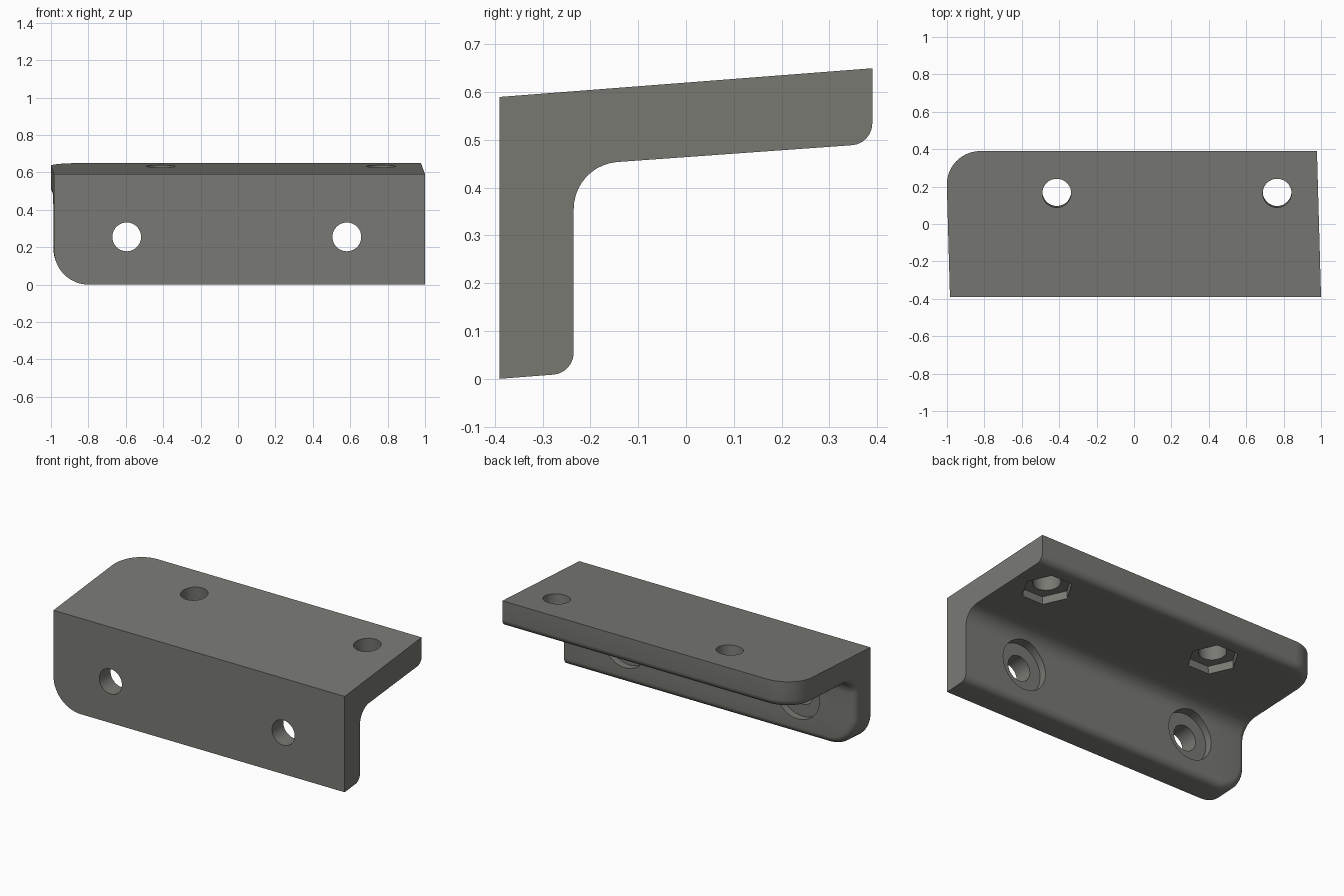
import bpy, bmesh, math
from mathutils import Vector, Matrix

if "Cube" in bpy.data.objects:
    bpy.data.objects.remove(bpy.data.objects["Cube"])

LEFT, RIGHT = -0.984, 1.0
SLOPE = 0.06 / 0.78        # rise of the top flange
SKEW = 0.028               # sideways lean of the ends

metal = bpy.data.materials.new("warm grey metal")
metal.diffuse_color = (0.19, 0.193, 0.172, 1)
metal.use_nodes = True
metal.node_tree.nodes["Principled BSDF"].inputs["Base Color"].default_value = metal.diffuse_color

# L-shaped profile (y, z) with a rounded inner corner
outer = [(-0.39, 0.0), (-0.39, 0.59), (0.39, 0.65), (0.39, 0.492)]
p0, p1, p2 = Vector((-0.14, 0.452)), Vector((-0.235, 0.445)), Vector((-0.235, 0.355))
centre, r = Vector((-0.1365, 0.3555)), 0.0985
inner = []
for i in range(11):
    a = math.radians(94.4 + (180 - 94.4) * i / 10)
    inner.append((centre.x + r * math.cos(a), centre.y + r * math.sin(a)))
profile = outer + inner + [(-0.235, 0.012)]
n = len(profile)

bm = bmesh.new()
lv = [bm.verts.new((LEFT, y, z)) for y, z in profile]
rv = [bm.verts.new((RIGHT, y, z)) for y, z in profile]
bm.faces.new(lv)
bm.faces.new(rv[::-1])
tag = bm.faces.layers.int.new("inside")
for i in range(n):
    j = (i + 1) % n
    f = bm.faces.new((lv[i], rv[i], rv[j], lv[j]))
    f[tag] = 1 if 3 <= i < n - 1 else 0
bmesh.ops.recalc_face_normals(bm, faces=bm.faces)

# large rounded corners on the left end of both flanges
corners = [bm.edges.get((lv[2], lv[3])), bm.edges.get((lv[n - 1], lv[0]))]
bmesh.ops.bevel(bm, geom=corners, offset=0.185, offset_type='OFFSET', segments=14,
                profile=0.5, affect='EDGES', clamp_overlap=False)

# soft edge around the inner faces, except on the square right end
rim = [e for e in bm.edges if len(e.link_faces) == 2
       and sum(f[tag] for f in e.link_faces) == 1
       and not all(v.co.x > RIGHT - 1e-4 for v in e.verts)]
bmesh.ops.bevel(bm, geom=rim, offset=0.042, offset_type='OFFSET', segments=6,
                profile=0.5, affect='EDGES', clamp_overlap=False)
for v in bm.verts:
    v.co.x -= SKEW * (v.co.y + 0.39)
bmesh.ops.recalc_face_normals(bm, faces=bm.faces)
mesh = bpy.data.meshes.new("angle_bracket")
bm.to_mesh(mesh)
bm.free()
mesh.materials.append(metal)
bracket = bpy.data.objects.new("angle_bracket", mesh)
bpy.context.collection.objects.link(bracket)
bpy.context.view_layer.objects.active = bracket
bracket.select_set(True)


def cut(centre, axis, radius, length, sides, turn=0.0):
    """Subtract a prism centred on a point and aligned to an axis."""
    axis = Vector(axis).normalized()
    side = Vector((1, 0, 0))
    rot = Matrix((side, axis.cross(side), axis)).transposed().to_4x4()
    m = bpy.data.meshes.new("cutter")
    b = bmesh.new()
    bmesh.ops.create_cone(b, cap_ends=True, segments=sides, radius1=radius, radius2=radius,
                          depth=length, matrix=Matrix.Translation(centre) @ rot
                          @ Matrix.Rotation(turn, 4, 'Z'))
    b.to_mesh(m)
    b.free()
    m.materials.append(metal)
    tool = bpy.data.objects.new("cutter", m)
    tool.hide_render = True
    bpy.context.collection.objects.link(tool)
    mod = bracket.modifiers.new("cut", 'BOOLEAN')
    mod.operation, mod.solver, mod.object = 'DIFFERENCE', 'EXACT', tool
    bpy.ops.object.modifier_apply(modifier=mod.name)
    bpy.data.objects.remove(tool)


# front flange: bolt holes with round counterbores behind
for x in (-0.595, 0.582):
    cut(Vector((x, -0.3, 0.255)), (0, 1, 0), 0.077, 0.6, 40)
    cut(Vector((x, -0.235, 0.255)), (0, 1, 0), 0.15, 0.09, 48)

# top flange: bolt holes with hexagonal nut pockets below
normal = Vector((0, -SLOPE, 1)).normalized()
for x in (-0.413, 0.765):
    top = Vector((x, 0.165, 0.59 + SLOPE * 0.555))
    cut(top - normal * 0.08, normal, 0.077, 0.4, 40)
    cut(top - normal * 0.157, normal, 0.143, 0.1, 6, math.radians(30))

bpy.ops.object.shade_smooth_by_angle(angle=math.radians(30))
